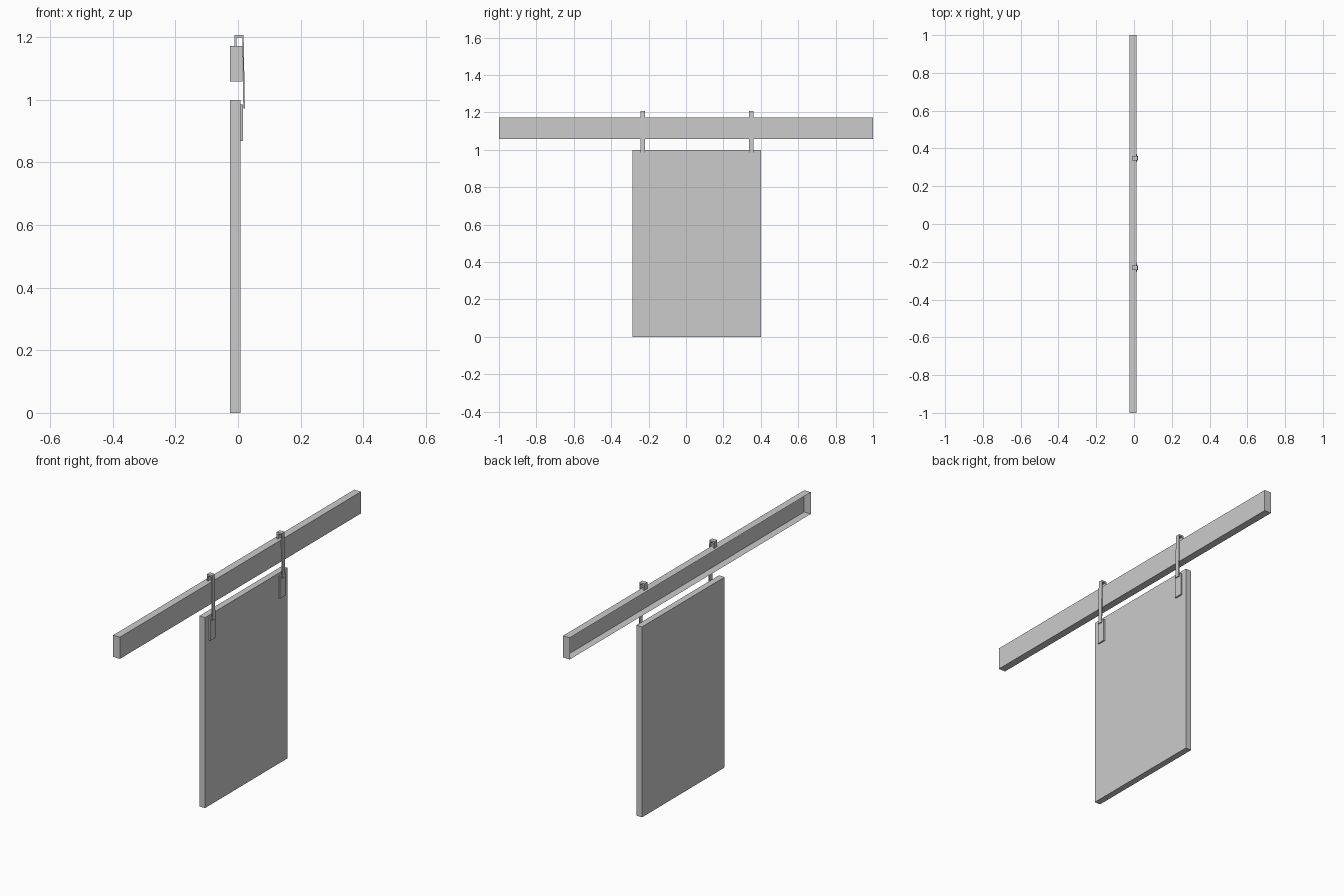
import bpy, bmesh

if "Cube" in bpy.data.objects:
    bpy.data.objects.remove(bpy.data.objects["Cube"])


def finish(name, bm):
    mesh = bpy.data.meshes.new(name)
    bm.to_mesh(mesh)
    bm.free()
    obj = bpy.data.objects.new(name, mesh)
    bpy.context.collection.objects.link(obj)
    return obj


def box(name, x, y, z, open_back=False):
    bm = bmesh.new()
    bmesh.ops.create_cube(bm, size=1)
    for v in bm.verts:
        v.co = [(lo + hi) / 2 + c * (hi - lo) for c, (lo, hi) in zip(v.co, (x, y, z))]
    if open_back:
        bm.normal_update()
        bmesh.ops.delete(bm, geom=[f for f in bm.faces if f.normal.x < -0.9],
                         context='FACES_ONLY')
    return finish(name, bm)


def extrude_y(name, profile, y0, y1):
    bm = bmesh.new()
    face = bm.faces.new([bm.verts.new((x, y0, z)) for x, z in profile])
    ext = bmesh.ops.extrude_face_region(bm, geom=[face], use_keep_orig=True)
    bmesh.ops.translate(bm, vec=(0, y1 - y0, 0),
                        verts=[g for g in ext["geom"] if isinstance(g, bmesh.types.BMVert)])
    bmesh.ops.recalc_face_normals(bm, faces=bm.faces)
    return finish(name, bm)


# Sliding door panel
box("door_panel", (-0.025, 0.008), (-0.285, 0.40), (0, 1.0))

# Hollow rail, open towards the back of the door
box("rail", (-0.025, 0.014), (-1, 1), (1.058, 1.172), open_back=True)

# Hangers: hook over the rail with a long strap, plus a mounting plate
hook = [(-0.011, 1.172), (-0.011, 1.207), (0.018, 1.207), (0.022, 0.972),
        (0.017, 0.972), (0.0145, 1.199), (-0.004, 1.199), (-0.004, 1.172)]
for side, y in (("left", -0.231), ("right", 0.349)):
    extrude_y(f"hanger_strap_{side}", hook, y - 0.012, y + 0.012)
    box(f"mounting_plate_{side}", (0.007, 0.016), (y - 0.022, y + 0.022), (0.868, 0.985))
